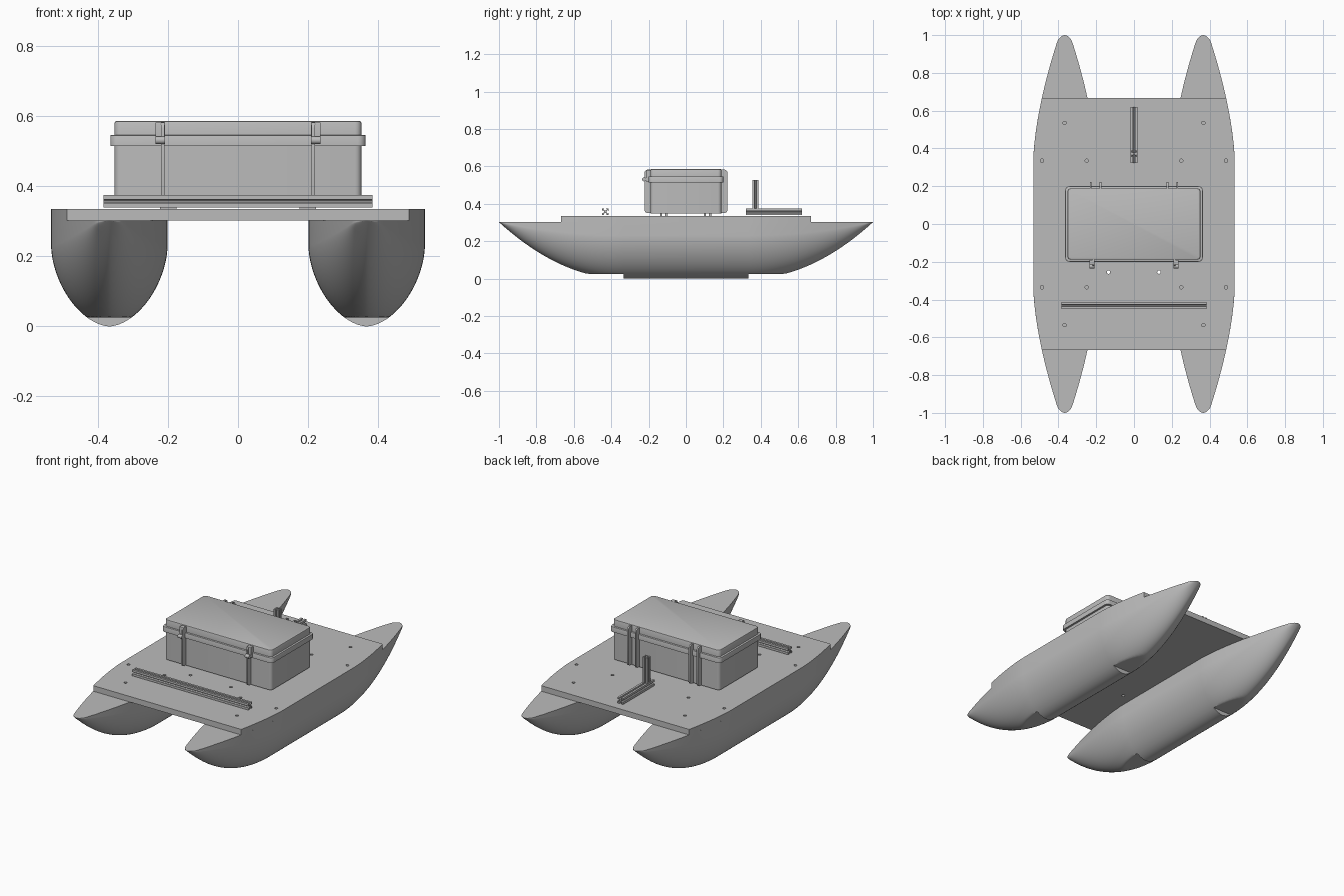
import bpy, bmesh, math
from mathutils import Matrix, Vector

cube = bpy.data.objects.get("Cube")
if cube:
    bpy.data.objects.remove(cube, do_unlink=True)

grey = bpy.data.materials.new("plain grey")
grey.use_nodes = True
COLOR = (0.5, 0.5, 0.5, 1)
grey.diffuse_color = COLOR
grey.node_tree.nodes["Principled BSDF"].inputs["Base Color"].default_value = COLOR

HULL_X, HALF_W, DECK_Z, MID, STEP = 0.367, 0.166, 0.302, 0.335, 0.025
DECK_TOP, DECK_END = 0.335, 0.667


def finish(name, bm, smooth=True):
    bmesh.ops.recalc_face_normals(bm, faces=bm.faces)
    mesh = bpy.data.meshes.new(name)
    bm.to_mesh(mesh)
    bm.free()
    mesh.materials.append(grey)
    obj = bpy.data.objects.new(name, mesh)
    bpy.context.collection.objects.link(obj)
    if smooth:
        bpy.ops.object.select_all(action="DESELECT")
        obj.select_set(True)
        bpy.context.view_layer.objects.active = obj
        bpy.ops.object.shade_smooth_by_angle(angle=math.radians(30))
    return obj


def box(name, lo, hi, corner=0, edge=0, axis=2):
    """Box with edges along one axis rounded by corner, then its top rim by edge."""
    bm = bmesh.new()
    bmesh.ops.create_cube(bm, size=1)
    lo, hi = Vector(lo), Vector(hi)
    for v in bm.verts:
        v.co = Vector((v.co[i] + 0.5) * (hi - lo)[i] + lo[i] for i in range(3))
    if corner:
        along = [e for e in bm.edges
                 if abs((e.verts[0].co - e.verts[1].co).normalized()[axis]) > 0.9]
        bmesh.ops.bevel(bm, geom=along, offset=corner, segments=4, profile=0.5, affect="EDGES")
    if edge:
        rim = [e for e in bm.edges if all(v.co.z > hi.z - 1e-5 for v in e.verts)]
        bmesh.ops.bevel(bm, geom=rim, offset=edge, segments=2, profile=0.5, affect="EDGES")
    return finish(name, bm)


def prism(name, outline, height, matrix=Matrix(), smooth=False):
    bm = bmesh.new()
    face = bm.faces.new([bm.verts.new((x, y, 0)) for x, y in outline])
    top = bmesh.ops.extrude_face_region(bm, geom=[face])["geom"]
    for v in top:
        if isinstance(v, bmesh.types.BMVert):
            v.co.z += height
    bm.transform(matrix)
    return finish(name, bm, smooth)


def taper(y):
    return max(0, (abs(y) - MID) / (1 - MID))


def half_width(y):
    w = HALF_W * (1 - 0.83 * taper(y) ** 1.6)
    tip = max(0, (abs(y) - 0.965) / 0.035)
    return w * math.sqrt(max(0.0004, 1 - tip * tip))


# Hulls: lofted sections, flat steps cut under both ends
def hull_ring(bm, cx, y, cut, n=64):
    keel = DECK_Z * taper(y) ** 2
    w, ring = half_width(y), []
    shoulder = keel + (DECK_Z - keel) * 0.76
    points = [(-w, DECK_Z)]
    for i in range(n + 1):
        a = math.pi * i / n
        c, s = math.cos(a), math.sin(a)
        p = 2 / 1.75
        points.append((-math.copysign(abs(c) ** p, c) * w,
                       shoulder - (shoulder - keel) * abs(s) ** p))
    points.append((w, DECK_Z))
    for x, z in points:
        if cut:
            z = max(z, STEP)
        ring.append(bm.verts.new((cx + x, y, min(z, DECK_Z))))
    return ring


def hull(name, cx):
    bm = bmesh.new()
    end = [MID + (1 - MID) * i / 30 for i in range(29)]
    end += [0.975, 0.985, 0.993, 0.998, 1]
    stations = [(-y, True) for y in reversed(end)] + [(-MID, False), (MID, False)]
    stations += [(y, True) for y in end]
    rings = [hull_ring(bm, cx, y, cut) for y, cut in stations]
    for a, b in zip(rings, rings[1:]):
        for i in range(len(a)):
            j = (i + 1) % len(a)
            bm.faces.new((a[i], a[j], b[j], b[i]))
    bm.faces.new(rings[0])
    bm.faces.new(rings[-1])
    bmesh.ops.remove_doubles(bm, verts=bm.verts, dist=1e-5)
    return finish(name, bm)


for side, cx in (("left", HULL_X), ("right", -HULL_X)):
    hull(side + "_hull", cx)

# Deck plate following the outer hull sides
ys = [-DECK_END + (DECK_END - MID) * i / 10 for i in range(11)]
ys += [-y for y in reversed(ys)]
right_side = [(HULL_X + half_width(y), y) for y in ys]
deck = prism("deck", right_side + [(-x, y) for x, y in reversed(right_side)],
             DECK_TOP - DECK_Z, Matrix.Translation((0, 0, DECK_Z)), True)

# Drilled bolt holes
holes = [(sx * x, sy * y) for x, y in ((0.367, 0.535), (0.487, 0.335), (0.25, 0.335))
         for sx in (-1, 1) for sy in (-1, 1)] + [(-0.135, -0.255), (0.132, -0.255)]
bm = bmesh.new()
for x, y in holes:
    bmesh.ops.create_cone(bm, cap_ends=True, segments=16, radius1=0.009, radius2=0.009,
                          depth=0.1, matrix=Matrix.Translation((x, y, DECK_Z + 0.02)))
cutter = finish("hole_cutter", bm, False)
cutter.hide_render = True
cutter.hide_set(True)
cutter.display_type = "WIRE"
drill = deck.modifiers.new("bolt holes", "BOOLEAN")
drill.operation, drill.object, drill.solver = "DIFFERENCE", cutter, "EXACT"

# Equipment case: body, lid rim, lid
box("case_body", (-0.352, -0.189, 0.348), (0.352, 0.189, 0.52), 0.018)
box("case_rim", (-0.364, -0.2, 0.515), (0.364, 0.2, 0.546), 0.022, 0.003)
box("case_lid", (-0.352, -0.189, 0.54), (0.352, 0.189, 0.586), 0.018, 0.006)

# Case ribs, latches and feet, mirrored left and right
for side, s in (("left", 1), ("right", -1)):
    def span(a, b):
        return min(s * a, s * b), max(s * a, s * b)
    for label, a, b, y0, y1 in (("front_rib", 0.21, 0.219, -0.222, -0.17),
                                ("back_outer_rib", 0.225, 0.234, 0.17, 0.222),
                                ("back_inner_rib", 0.173, 0.182, 0.17, 0.222)):
        x0, x1 = span(a, b)
        box(f"{side}_{label}", (x0, y0, 0.35), (x1, y1, 0.583), 0.018, 0, 0)
    x0, x1 = span(0.208, 0.235)
    box(side + "_latch_plate", (x0, -0.215, 0.52), (x1, -0.19, 0.582), 0.004, 0, 0)
    bm = bmesh.new()
    bmesh.ops.create_cone(bm, cap_ends=True, segments=20, radius1=0.011, radius2=0.011,
                          depth=x1 - x0, matrix=Matrix.Translation(((x0 + x1) / 2, -0.224, 0.531))
                          @ Matrix.Rotation(math.pi / 2, 4, "Y"))
    finish(side + "_latch_pin", bm)
    x0, x1 = span(0.175, 0.222)
    for label, y in (("front", -0.12), ("back", 0.115)):
        for n, dy in (("a", -0.014), ("b", 0.014)):
            box(f"{side}_{label}_foot_{n}", (x0, y + dy - 0.006, 0.333), (x1, y + dy + 0.006, 0.35))

# Slotted rails: cross-section of one quadrant, turned four times
quarter = [(.35, .15), (.8, .55), (.8, .3), (1, .3), (1, 1),
           (.3, 1), (.3, .8), (.55, .8), (.15, .35)]


def rail(name, half, length, start, direction):
    outline = []
    for k in range(4):
        turn = Matrix.Rotation(k * math.pi / 2, 2)
        outline += [tuple(turn @ Vector(p) * half) for p in quarter]
    aim = Vector(direction).to_track_quat("Z", "Y").to_matrix().to_4x4()
    return prism(name, outline, length, Matrix.Translation(start) @ aim)


rail("front_rail", 0.018, 0.766, (-0.383, -0.432, 0.357), (1, 0, 0))
rail("back_rail", 0.018, 0.297, (0, 0.322, 0.357), (0, 1, 0))
rail("back_post", 0.016, 0.153, (0, 0.372, 0.374), (0, 0, 1))
